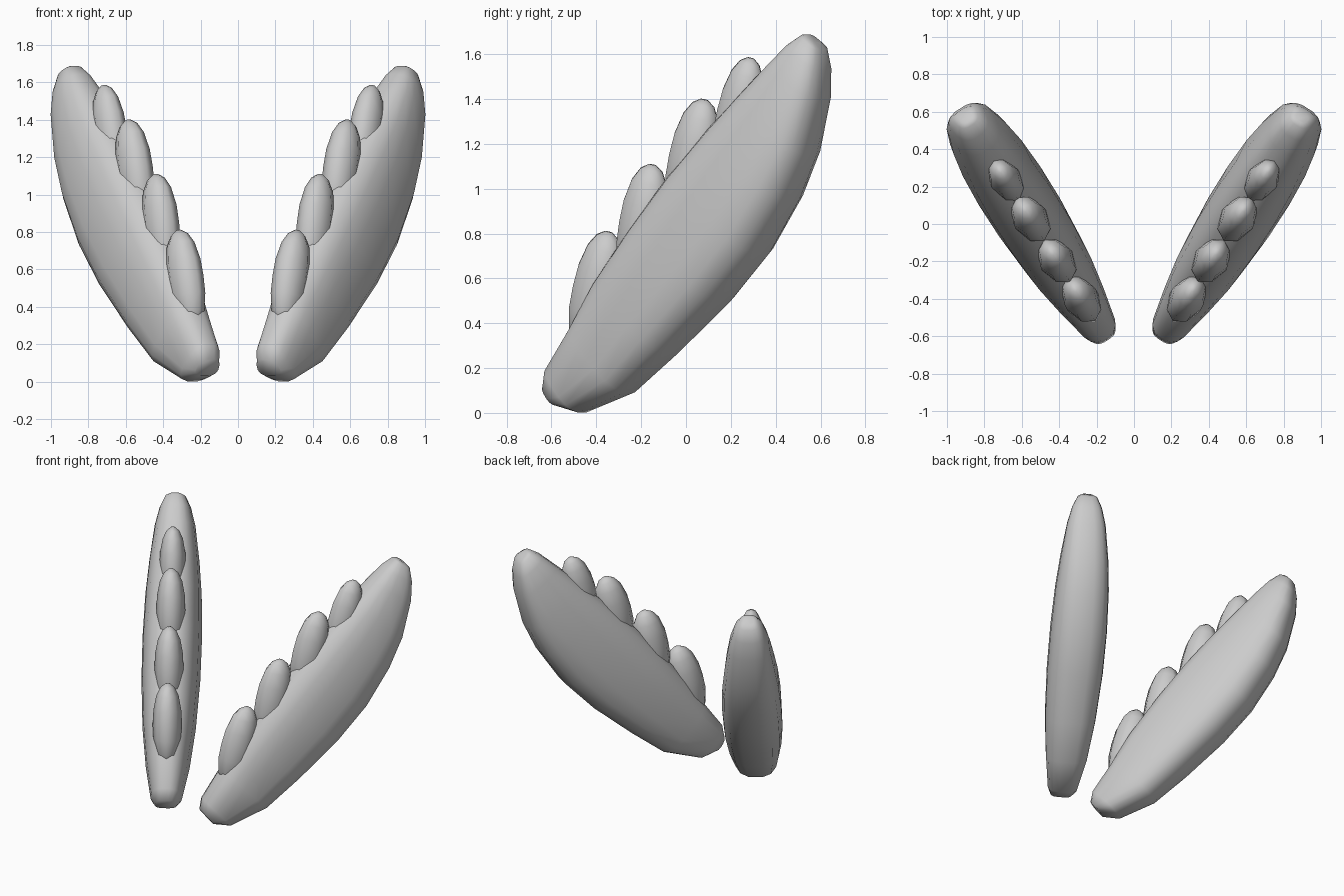
import bpy, bmesh, math
from mathutils import Vector

if "Cube" in bpy.data.objects:
    bpy.data.objects.remove(bpy.data.objects["Cube"])

# Each half lies in a vertical plane: D runs along it, N is its thickness direction
D = Vector((0.535, 0.845, 0))
N = Vector((0.845, -0.535, 0))
OFFSET = 0.453


def place(t, z, s):
    return N * (OFFSET + s) + D * t + Vector((0, 0, z))


def spow(v, e):
    return math.copysign(abs(v) ** e, v)


def loft(name, stations, sides, power, taper, phase):
    """Stations are (front t, front z, back t, back z, half thickness)."""
    bm = bmesh.new()
    rings = []
    for ft, fz, bt, bz, h in stations:
        ring = []
        for i in range(sides):
            a = 2 * math.pi * (i + phase) / sides
            u, s = spow(math.cos(a), 2 / power), spow(math.sin(a), 2 / power)
            k = (u + 1) / 2
            ring.append(bm.verts.new(place(ft + (bt - ft) * k, fz + (bz - fz) * k,
                                           s * h * (1 + taper * u))))
        rings.append(ring)
    for r0, r1 in zip(rings, rings[1:]):
        for i in range(sides):
            j = (i + 1) % sides
            bm.faces.new((r0[i], r0[j], r1[j], r1[i]))
    bm.faces.new(rings[0][::-1])
    bm.faces.new(rings[-1])
    bmesh.ops.recalc_face_normals(bm, faces=bm.faces[:])
    me = bpy.data.meshes.new(name)
    bm.to_mesh(me)
    bm.free()
    ob = bpy.data.objects.new(name, me)
    bpy.context.collection.objects.link(ob)
    ob.modifiers.new("Mirror", 'MIRROR').use_mirror_merge = False
    bpy.context.view_layer.objects.active = ob
    ob.select_set(True)
    bpy.ops.object.shade_smooth_by_angle(angle=math.radians(85))
    ob.select_set(False)
    return ob


# Leaf-shaped blade, bottom to top
loft("blade", [
    (-0.45, 0.12, -0.38, 0.03, 0.07),
    (-0.435, 0.20, -0.26, 0.00, 0.10),
    (-0.30, 0.39, -0.01, 0.09, 0.14),
    (-0.17, 0.59, 0.22, 0.27, 0.17),
    (0.03, 0.84, 0.49, 0.50, 0.188),
    (0.23, 1.07, 0.69, 0.71, 0.19),
    (0.43, 1.27, 0.85, 0.95, 0.18),
    (0.60, 1.43, 0.945, 1.15, 0.16),
    (0.75, 1.565, 1.01, 1.40, 0.13),
    (0.84, 1.645, 1.02, 1.53, 0.10),
    (0.91, 1.688, 1.01, 1.62, 0.065),
    (0.935, 1.688, 0.985, 1.65, 0.035),
], 16, 2.7, 0.12, 0.5)

# Four rounded teeth along the upper edge: base point, tip point, radius
teeth = [((-0.26, 0.28), (-0.12, 0.81), 0.105), ((0.00, 0.56), (0.11, 1.11), 0.105),
         ((0.25, 0.86), (0.385, 1.40), 0.105), ((0.49, 1.08), (0.63, 1.585), 0.095)]
for n, (base, tip, r) in enumerate(teeth, 1):
    b, t = Vector(base), Vector(tip)
    across = Vector((t.y - b.y, b.x - t.x)).normalized()
    stations = []
    for v in (-0.99, -0.9, -0.7, -0.35, 0, 0.35, 0.7, 0.9, 0.99):
        c = b.lerp(t, (v + 1) / 2)
        w = r * math.sqrt(1 - abs(v) ** 2.5)
        f, k = c - across * w * 1.15, c + across * w * 1.15
        stations.append((f.x, f.y, k.x, k.y, w * 0.9))
    loft(f"tooth_{n}", stations, 8, 1.8, 0, 0)
